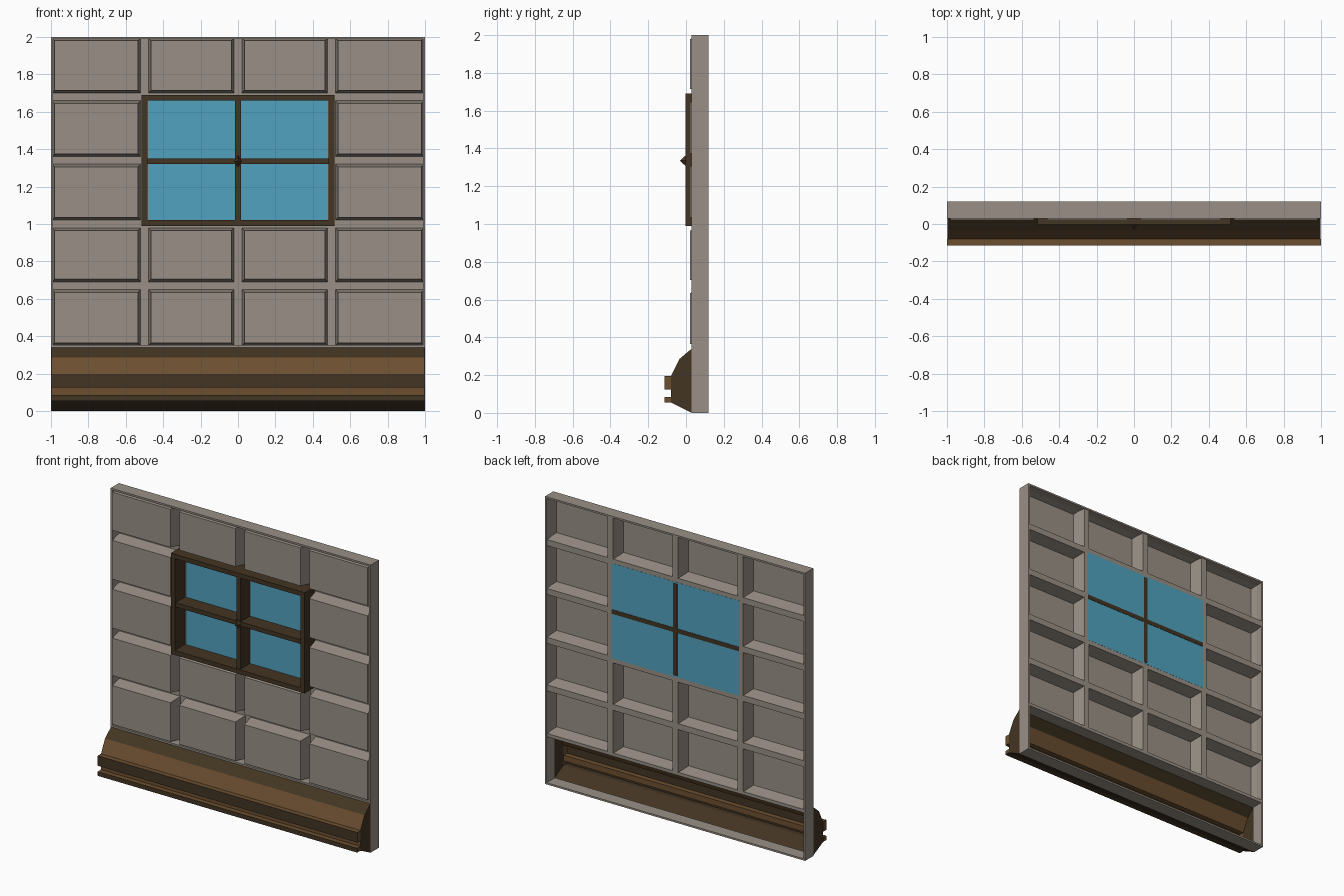
import bpy
import bmesh

cube = bpy.data.objects.get("Cube")
if cube:
    bpy.data.objects.remove(cube, do_unlink=True)


def material(name, r, g, b):
    m = bpy.data.materials.new(name)
    m.use_nodes = True
    m.diffuse_color = (r, g, b, 1)
    m.node_tree.nodes["Principled BSDF"].inputs["Base Color"].default_value = (r, g, b, 1)
    return m


GREY = material("stone grey", 0.32, 0.28, 0.24)
DARK = material("dark brown", 0.055, 0.035, 0.016)
BROWN = material("mid brown", 0.15, 0.078, 0.03)
BLUE = material("window blue", 0.08, 0.36, 0.52)


def finish(name, bm, *mats):
    mesh = bpy.data.meshes.new(name)
    bm.to_mesh(mesh)
    bm.free()
    for m in mats:
        mesh.materials.append(m)
    ob = bpy.data.objects.new(name, mesh)
    bpy.context.collection.objects.link(ob)
    return ob


def add_box(bm, x0, x1, y0, y1, z0, z1):
    verts = bmesh.ops.create_cube(bm, size=1)["verts"]
    for v in verts:
        v.co.x = x1 if v.co.x > 0 else x0
        v.co.y = y1 if v.co.y > 0 else y0
        v.co.z = z1 if v.co.z > 0 else z0


def add_ring(bm, x0, x1, y0, y1, z0, z1, t):
    """Rectangular frame of bar width t."""
    add_box(bm, x0, x0 + t, y0, y1, z0, z1)
    add_box(bm, x1 - t, x1, y0, y1, z0, z1)
    add_box(bm, x0 + t, x1 - t, y0, y1, z0, z0 + t)
    add_box(bm, x0 + t, x1 - t, y0, y1, z1 - t, z1)


FRONT, RIM, FLOOR, BACK = 0.021, 0.03, 0.112, 0.12
cols = [-1, -0.5, 0, 0.5, 1]
rows = [0.34, 0.67, 1.0, 1.34, 1.68, 2]


def is_window(c, r):
    return c in (1, 2) and r in (2, 3)


# Outer rim of the wall
bm = bmesh.new()
add_ring(bm, -1, 1, RIM, BACK, 0, 2, 0.012)
finish("wall_rim", bm, GREY)

# Raised panels: tapered shells, open at the back
bm = bmesh.new()
for c in range(4):
    for r in range(5):
        if is_window(c, r):
            continue
        gap = [0.005 if abs(cols[c]) == 1 else 0.02,
               0.005 if abs(cols[c + 1]) == 1 else 0.02,
               0.01 if r == 0 else 0.02,
               0.005 if r == 4 else 0.02]
        loops = []
        for y, taper in ((FLOOR, 0), (FRONT, 0.015)):
            a, b, d, e = [g + taper for g in gap]
            x0, x1 = cols[c] + a, cols[c + 1] - b
            z0, z1 = rows[r] + d, rows[r + 1] - e
            loops.append([bm.verts.new(p) for p in
                          ((x0, y, z0), (x1, y, z0), (x1, y, z1), (x0, y, z1))])
        base, face = loops
        bm.faces.new(face)
        for i in range(4):
            j = (i + 1) % 4
            bm.faces.new((base[i], base[j], face[j], face[i]))
finish("wall_panels", bm, GREY)

# Channel floors between the panels, and the ledge above the plinth
bm = bmesh.new()
h = 0.021
for r in range(5):
    for c in range(1, 4):
        if not (c == 2 and r in (2, 3)):
            add_box(bm, cols[c] - h, cols[c] + h, FLOOR - 0.002, FLOOR + 0.004,
                    rows[r], rows[r + 1])
for r in range(1, 5):
    for c in range(4):
        if not (r == 3 and c in (1, 2)):
            add_box(bm, cols[c], cols[c + 1], FLOOR - 0.002, FLOOR + 0.004,
                    rows[r] - h, rows[r] + h)
add_box(bm, -0.99, 0.99, RIM, FLOOR + 0.004, 0.33, 0.352)
finish("wall_channels", bm, GREY)

# Plinth: extruded moulding, open at the back; each segment has its colour
profile = [(0.03, 0.34), (-0.035, 0.285), (-0.08, 0.195), (-0.115, 0.195),
           (-0.115, 0.125), (-0.08, 0.125), (-0.08, 0.085), (-0.115, 0.085),
           (-0.115, 0.055), (-0.08, 0.055), (0.03, 0.0)]
brown_segments = (1, 2, 4, 5, 6)
bm = bmesh.new()
ends = [[bm.verts.new((x, y, z)) for y, z in profile] for x in (-0.998, 0.998)]
for i in range(len(profile) - 1):
    f = bm.faces.new((ends[0][i], ends[0][i + 1], ends[1][i + 1], ends[1][i]))
    f.material_index = int(i in brown_segments)
bm.faces.new(ends[0][::-1])
bm.faces.new(ends[1])
finish("plinth", bm, DARK, BROWN)

# Brown ends of the two moulding strips
bm = bmesh.new()
for side in (-1, 1):
    for z0, z1 in ((0.127, 0.193), (0.057, 0.083)):
        xa, xb = sorted((side * 0.997, side))
        add_box(bm, xa, xb, -0.114, -0.08, z0, z1)
finish("moulding_ends", bm, BROWN)

# Window frame and glazing bars
bm = bmesh.new()
add_ring(bm, -0.515, 0.515, -0.003, FLOOR - 0.002, 0.99, 1.69, 0.031)
finish("window_frame", bm, DARK)
bm = bmesh.new()
add_box(bm, -0.015, 0.015, 0.004, 0.119, 1.02, 1.66)
add_box(bm, -0.49, 0.49, 0.006, 0.119, 1.32, 1.35)
finish("window_bars", bm, DARK)

# Glass
bm = bmesh.new()
add_box(bm, -0.49, 0.49, 0.111, 0.117, 1.01, 1.67)
finish("window_glass", bm, BLUE)

# Pointed stud where the bars cross
bm = bmesh.new()
tip = bm.verts.new((0, -0.033, 1.335))
ring = [bm.verts.new((x, 0.006, 1.335 + z))
        for x, z in ((-0.02, 0), (0, -0.035), (0.02, 0), (0, 0.035))]
for i in range(4):
    bm.faces.new((tip, ring[i], ring[(i + 1) % 4]))
finish("window_stud", bm, DARK)
